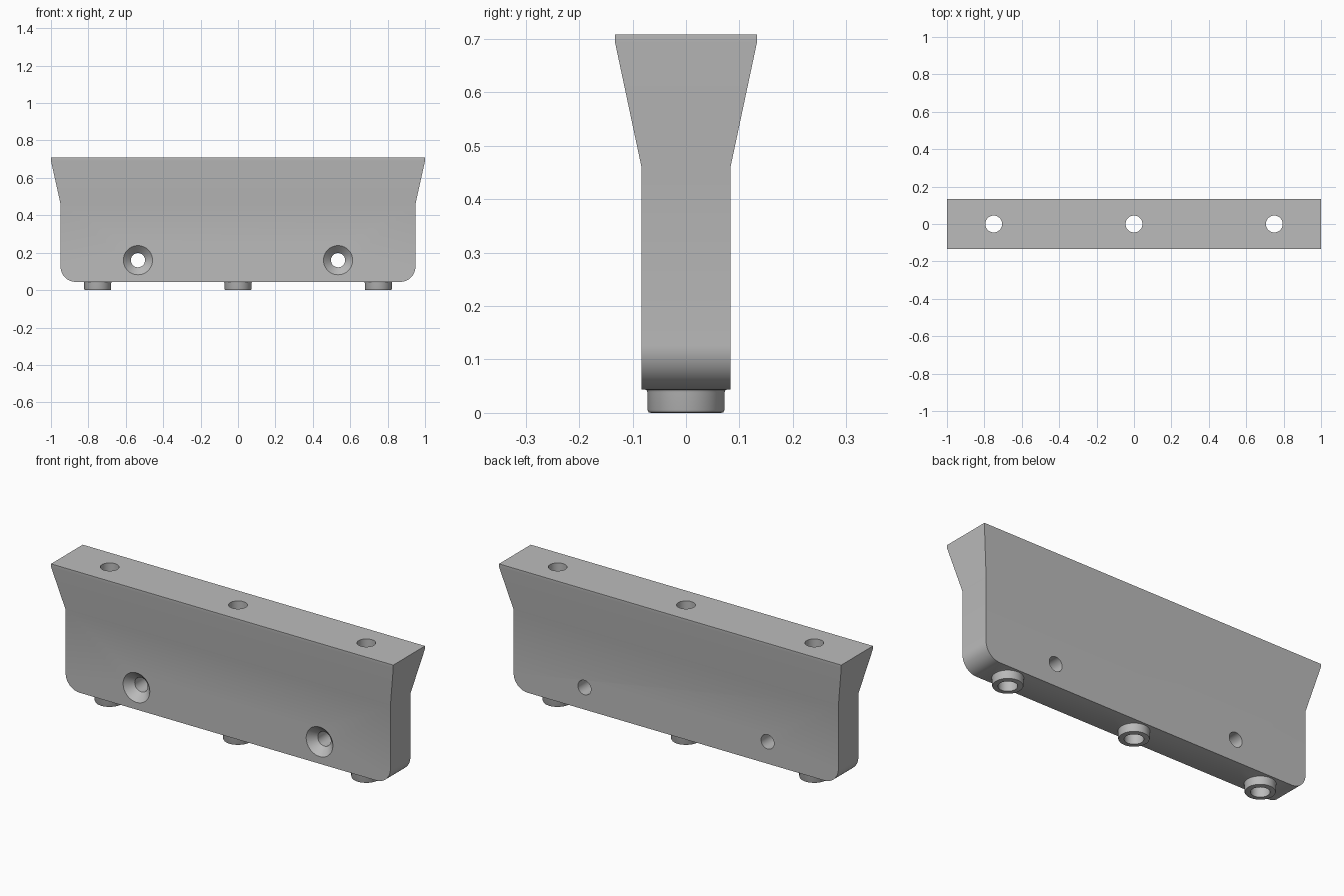
import bpy, bmesh, math
from mathutils import Vector, Matrix

if "Cube" in bpy.data.objects:
    bpy.data.objects.remove(bpy.data.objects["Cube"])

grey = bpy.data.materials.new("plain grey")
grey.diffuse_color = (0.5, 0.5, 0.5, 1)
grey.use_nodes = True
grey.node_tree.nodes["Principled BSDF"].inputs["Base Color"].default_value = grey.diffuse_color

HOLE_X, SCREW_X, SCREW_Z = (-0.75, 0, 0.75), (-0.535, 0.535), 0.16
BASE_Z, FLARE_Z, LIP_Z, TOP_Z = 0.044, 0.461, 0.692, 0.708


def make(name, bm):
    bmesh.ops.recalc_face_normals(bm, faces=bm.faces[:])
    mesh = bpy.data.meshes.new(name)
    bm.to_mesh(mesh)
    bm.free()
    mesh.materials.append(grey)
    ob = bpy.data.objects.new(name, mesh)
    bpy.context.collection.objects.link(ob)
    return ob


def lathe(name, profile, matrix, n=64):
    """Closed solid turned from (radius, height) points."""
    bm = bmesh.new()
    rings = [[bm.verts.new(matrix @ Vector((r * math.cos(2 * math.pi * i / n),
                                            r * math.sin(2 * math.pi * i / n), z)))
              for i in range(n)] for r, z in profile]
    for a, b in zip(rings, rings[1:]):
        for i in range(n):
            bm.faces.new((a[i], a[(i + 1) % n], b[(i + 1) % n], b[i]))
    bm.faces.new(rings[0])
    bm.faces.new(rings[-1])
    return make(name, bm)


def combine(target, tool, operation):
    mod = target.modifiers.new(operation, 'BOOLEAN')
    mod.operation, mod.solver, mod.object = operation, 'EXACT', tool
    tool.hide_render = True
    bpy.context.view_layer.objects.active = target
    bpy.ops.object.modifier_apply(modifier=mod.name)
    bpy.data.objects.remove(tool)


# Body: plate with rounded lower corners
W, D, R, STEPS = 0.949, 0.0835, 0.082, 16
outline = [(W, FLARE_Z), (-W, FLARE_Z)]
for cx, start in ((-W + R, math.pi), (W - R, 1.5 * math.pi)):
    for i in range(STEPS + 1):
        a = start + i / STEPS * math.pi / 2
        outline.append((cx + R * math.cos(a), BASE_Z + R + R * math.sin(a)))
bm = bmesh.new()
front = bm.faces.new([bm.verts.new((x, -D, z)) for x, z in outline])
ext = bmesh.ops.extrude_face_region(bm, geom=[front], use_keep_orig=True)
bmesh.ops.translate(bm, vec=(0, 2 * D, 0),
                    verts=[v for v in ext["geom"] if isinstance(v, bmesh.types.BMVert)])

# Flared head and its straight lip, grown from the top face
top = next(f for f in bm.faces if all(abs(v.co.z - FLARE_Z) < 1e-5 for v in f.verts))
for hx, hy, z in ((1.0, 0.1325, LIP_Z), (1.0, 0.1325, TOP_Z)):
    top = bmesh.ops.extrude_discrete_faces(bm, faces=[top])["faces"][0]
    for v in top.verts:
        v.co = (math.copysign(hx, v.co.x), math.copysign(hy, v.co.y), z)
body = make("flared_plate", bm)

# Collared feet, then the vertical bores running through them
foot = [(0.066, 0), (0.0699, 0.0012), (0.0722, 0.006), (0.0722, 0.038),
        (0.0738, 0.0425), (0.078, BASE_Z), (0.078, 0.06)]
for x in HOLE_X:
    combine(body, lathe("foot", foot, Matrix.Translation((x, 0, 0))), 'UNION')
for x in HOLE_X:
    bore = lathe("bore", [(0.045, -0.1), (0.045, 0.8)], Matrix.Translation((x, 0, 0)))
    combine(body, bore, 'DIFFERENCE')

# Countersunk screw holes, wide at the front
screw = [(0.118, -0.04), (0.078, 0), (0.038, 0.04), (0.038, 0.3)]
for x in SCREW_X:
    m = Matrix.Translation((x, -D, SCREW_Z)) @ Matrix.Rotation(-math.pi / 2, 4, 'X')
    combine(body, lathe("screw_hole", screw, m), 'DIFFERENCE')

bpy.ops.object.select_all(action='DESELECT')
body.select_set(True)
bpy.context.view_layer.objects.active = body
bpy.ops.object.shade_smooth_by_angle(angle=math.radians(30))
